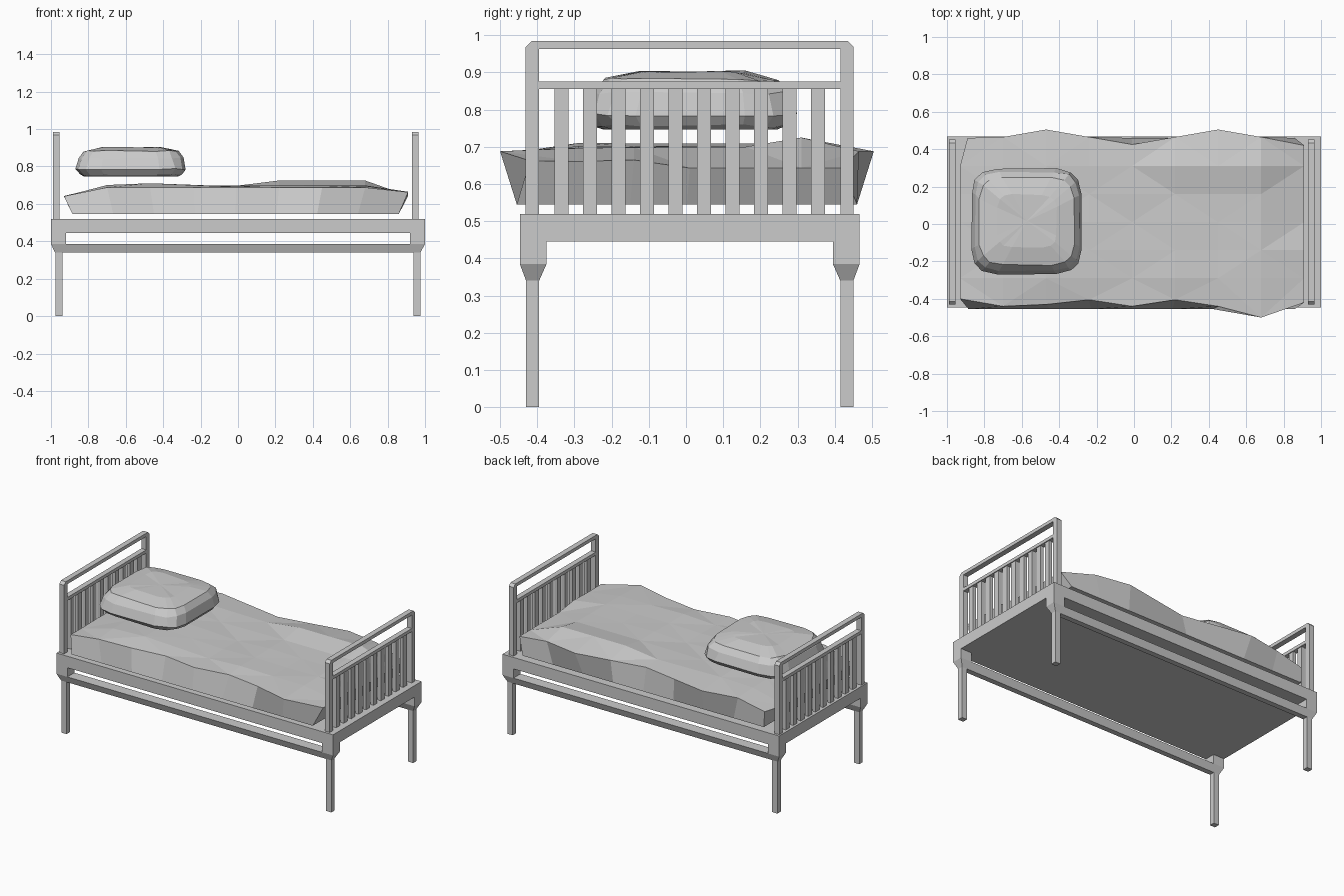
import bpy, bmesh, math, random

if "Cube" in bpy.data.objects:
    bpy.data.objects.remove(bpy.data.objects["Cube"])

rng = random.Random(4)
grey = bpy.data.materials.new("light_grey")
grey.use_nodes = True
grey.diffuse_color = (0.6, 0.6, 0.6, 1)
grey.node_tree.nodes["Principled BSDF"].inputs["Base Color"].default_value = grey.diffuse_color


def finish(name, bm):
    bmesh.ops.recalc_face_normals(bm, faces=bm.faces)
    mesh = bpy.data.meshes.new(name)
    bm.to_mesh(mesh)
    bm.free()
    mesh.materials.append(grey)
    obj = bpy.data.objects.new(name, mesh)
    bpy.context.collection.objects.link(obj)
    return obj


def add_loft(bm, rings):
    """Skin a stack of point rings and cap both ends."""
    loops = [[bm.verts.new(p) for p in ring] for ring in rings]
    n = len(loops[0])
    for a, b in zip(loops, loops[1:]):
        for i in range(n):
            j = (i + 1) % n
            bm.faces.new((a[i], a[j], b[j], b[i]))
    bm.faces.new(loops[0][::-1])
    bm.faces.new(loops[-1])


def rect(x, y, z):
    return [(x[0], y[0], z), (x[1], y[0], z), (x[1], y[1], z), (x[0], y[1], z)]


def add_box(bm, x, y, z):
    add_loft(bm, [rect(x, y, z[0]), rect(x, y, z[1])])


def box(name, x, y, z):
    bm = bmesh.new()
    add_box(bm, x, y, z)
    return finish(name, bm)


MID = 0.01  # middle of the frame across the bed


def across(inner, outer, side):
    return sorted((MID + side * inner, MID + side * outer))


# Frame platform
box("bed_platform", (-1, 1), (MID - 0.457, MID + 0.457), (0.445, 0.52))

# Corner blocks, legs and tapered lower side rails
for side, word in ((-1, "front"), (1, "back")):
    wide, narrow = across(0.385, 0.457, side), across(0.405, 0.44, side)
    for end, label in ((-1, "right"), (1, "left")):
        box(f"{word}_{label}_corner_block", sorted((end * 0.92, end)), wide, (0.385, 0.445))
        box(f"{word}_{label}_leg", sorted((end * 0.938, end * 0.976)), narrow, (0, 0.34))
    bm = bmesh.new()
    add_loft(bm, [rect((-0.978, 0.975), narrow, 0.34), rect((-1, 1), wide, 0.385)])
    finish(f"{word}_lower_rail", bm)

# Headboard and footboard: chamfered hoop, middle rail and ten slats
HALF, POST, TOP, CUT = 0.441, 0.035, 0.985, 0.017
outer = [(-HALF, 0.52), (-HALF, TOP - CUT), (CUT - HALF, TOP),
         (HALF - CUT, TOP), (HALF, TOP - CUT), (HALF, 0.52)]
inside, low = HALF - POST, TOP - 0.022
inner = [(-inside, 0.52), (-inside, low), (-inside, low),
         (inside, low), (inside, low), (inside, 0.52)]
for name, x in (("headboard", (-0.99, -0.955)), ("footboard", (0.93, 0.965))):
    bm = bmesh.new()
    rings = []
    for (oy, oz), (iy, iz) in zip(outer, inner):
        rings.append([(x[0], MID + oy, oz), (x[1], MID + oy, oz),
                      (x[1], MID + iy, iz), (x[0], MID + iy, iz)])
    add_loft(bm, rings)
    bmesh.ops.remove_doubles(bm, verts=bm.verts, dist=0.0001)
    finish(f"{name}_hoop", bm)

    box(f"{name}_middle_rail", x, (MID - inside, MID + inside), (0.855, 0.876))

    bm = bmesh.new()
    for i in range(10):
        y = MID + (i - 4.5) * 0.0767
        add_box(bm, (x[0] + 0.006, x[1] - 0.006), (y - 0.019, y + 0.019), (0.52, 0.855))
    finish(f"{name}_slats", bm)

# Mattress: a rumpled grid on a straight-sided base
front_edge = [-0.40, -0.44, -0.43, -0.405, -0.44, -0.405, -0.44, -0.50, -0.42]
back_edge = [0.46, 0.465, 0.505, 0.465, 0.425, 0.465, 0.505, 0.465, 0.42]
ridge = [0.645, 0.70, 0.708, 0.70, 0.695, 0.70, 0.70, 0.70, 0.665]
COLS, ROWS = 9, 7
bm = bmesh.new()
top = []
for i in range(COLS):
    column = []
    for j in range(ROWS):
        x = -0.93 + 0.23 * i
        y = -0.44 + 0.15 * j
        z = ridge[i] + rng.uniform(-0.006, 0.003)
        if j in (0, ROWS - 1):
            y = front_edge[i] if j == 0 else back_edge[i]
            z = min(z, 0.688)
            x += 0.04 if (i == 0 and j) else 0
        if j in (4, 5) and 4 < i < 8:   # swelling near the foot
            z = 0.70 if j == 4 else 0.725
        if i == COLS - 1 and j > 2:     # sagging foot corner
            z = 0.643
        column.append(bm.verts.new((x, y, z)))
    top.append(column)
for i in range(COLS - 1):
    for j in range(ROWS - 1):
        a, b, c, d = top[i][j], top[i + 1][j], top[i + 1][j + 1], top[i][j + 1]
        if (i + j) % 2:
            bm.faces.new((a, b, c))
            bm.faces.new((a, c, d))
        else:
            bm.faces.new((a, b, d))
            bm.faces.new((b, c, d))
rim = [(i, 0) for i in range(COLS)] + [(COLS - 1, j) for j in range(1, ROWS)]
rim += [(i, ROWS - 1) for i in range(COLS - 2, -1, -1)] + [(0, j) for j in range(ROWS - 2, 0, -1)]
upper = [top[i][j] for i, j in rim]
lower = [bm.verts.new((-0.885 + 0.218 * i, -0.455 + 0.1525 * j, 0.545)) for i, j in rim]
for k in range(len(rim)):
    n = (k + 1) % len(rim)
    bm.faces.new((lower[k], lower[n], upper[n], upper[k]))
bm.faces.new(lower[::-1])
finish("mattress", bm)

# Pillow: stacked rounded outlines, each (height, inset)
levels = [(0.746, 0.05), (0.757, 0.025), (0.788, 0.0), (0.845, 0.018),
          (0.882, 0.045), (0.902, 0.14)]
bm = bmesh.new()
rings = []
for z, inset in levels:
    ring = []
    for k in range(16):
        t = math.tau * (k + 0.5) / 16
        c, s = math.cos(t), math.sin(t)
        px = math.copysign(abs(c) ** 0.4, c) * (0.299 - inset)
        py = math.copysign(abs(s) ** 0.4, s) * (0.283 - inset)
        wobble = rng.uniform(-0.005, 0.004)
        ring.append((-0.572 + px + wobble, 0.016 + py + wobble, z + wobble * (z > 0.75)))
    rings.append(ring)
add_loft(bm, rings)
crown = max(bm.faces, key=lambda f: f.calc_center_median().z)
bmesh.ops.poke(bm, faces=[crown], offset=0.006)
finish("pillow", bm)
